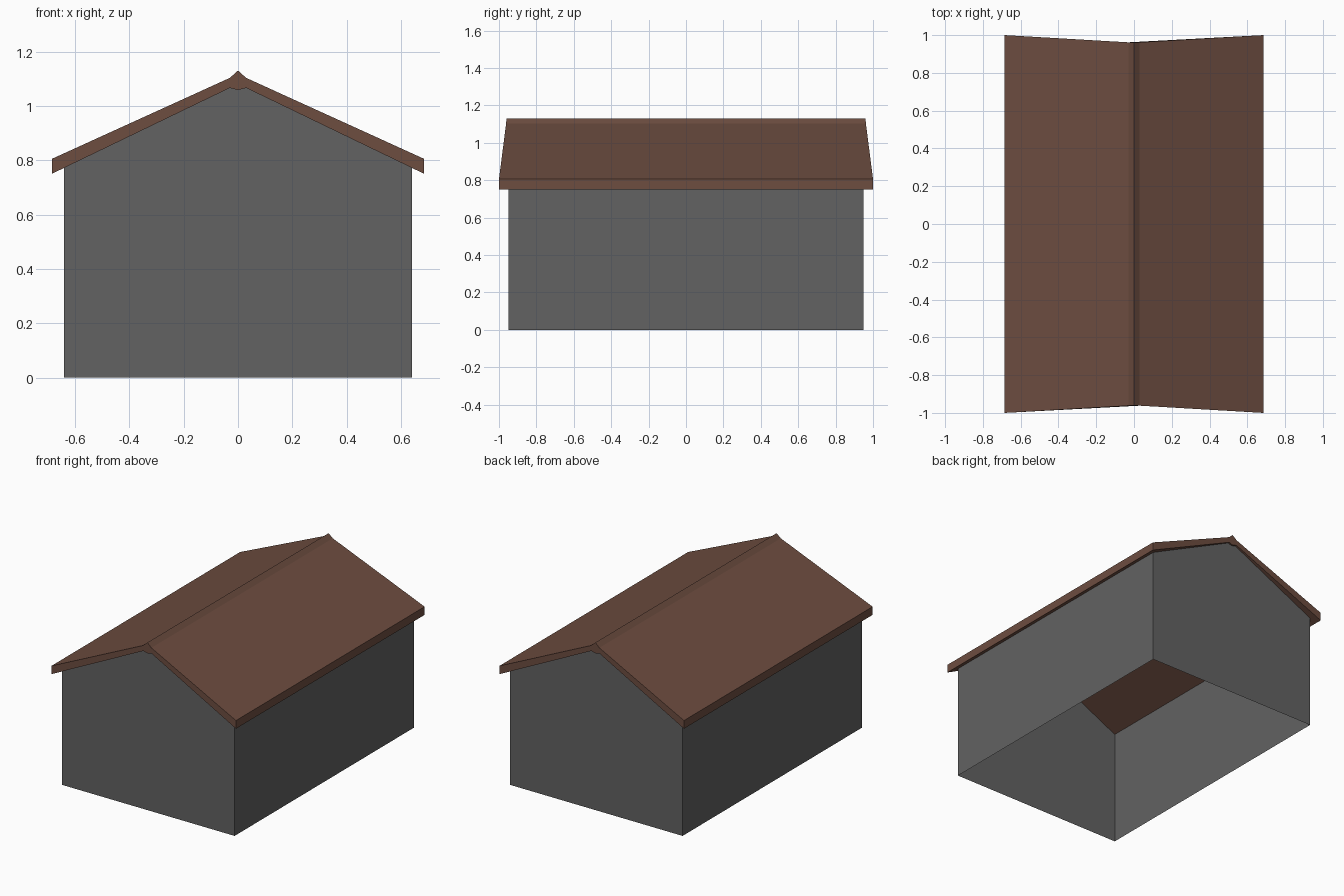
import bpy
import bmesh

cube = bpy.data.objects.get("Cube")
if cube:
    bpy.data.objects.remove(cube, do_unlink=True)


def make_material(name, rgb):
    mat = bpy.data.materials.new(name)
    mat.use_nodes = True
    mat.diffuse_color = (*rgb, 1)
    mat.node_tree.nodes["Principled BSDF"].inputs["Base Color"].default_value = (*rgb, 1)
    return mat


def mirrored(half):
    """Close a half profile, listed from axis to axis, across x = 0."""
    return half + [(-x, z) for x, z in reversed(half) if x > 0]


def extrude_profile(name, profile, depth, mat, open_bottom=False):
    """Loft an x-z profile from front to back; depth(x) gives the half length."""
    bm = bmesh.new()
    front = [bm.verts.new((x, -depth(x), z)) for x, z in profile]
    back = [bm.verts.new((x, depth(x), z)) for x, z in profile]
    bm.faces.new(front)
    bm.faces.new(back[::-1])
    n = len(profile)
    for i in range(n):
        j = (i + 1) % n
        bm.faces.new((front[i], back[i], back[j], front[j]))
    bmesh.ops.recalc_face_normals(bm, faces=bm.faces[:])
    if open_bottom:
        floor = [f for f in bm.faces if all(v.co.z < 0.001 for v in f.verts)]
        bmesh.ops.delete(bm, geom=floor, context="FACES_ONLY")
    mesh = bpy.data.meshes.new(name)
    bm.to_mesh(mesh)
    bm.free()
    mesh.materials.append(mat)
    obj = bpy.data.objects.new(name, mesh)
    bpy.context.collection.objects.link(obj)
    return obj


grey = make_material("wall grey", (0.122, 0.122, 0.122))
brown = make_material("roof brown", (0.153, 0.074, 0.051))

# Roof: two sloped slabs with a raised ridge, gable ends raked outward at the eaves
EAVE = 0.685
roof_half = [(0, 1.058), (0.03, 1.066), (EAVE, 0.75), (EAVE, 0.805), (0.03, 1.103), (0, 1.13)]
extrude_profile("roof", mirrored(roof_half), lambda x: 0.96 + 0.04 * abs(x) / EAVE, brown)

# Walls: open shell whose top tucks just under the roof
wall_half = [(0, 0), (0.64, 0), (0.64, 0.773), (0.03, 1.067), (0, 1.059)]
walls = extrude_profile("walls", mirrored(wall_half), lambda x: 0.95, grey, open_bottom=True)

# Remove the hidden wall top so the roof underside shows inside
bm = bmesh.new()
bm.from_mesh(walls.data)
bm.normal_update()
top = [f for f in bm.faces if f.normal.z > 0.1]
bmesh.ops.delete(bm, geom=top, context="FACES_ONLY")
bm.to_mesh(walls.data)
bm.free()
